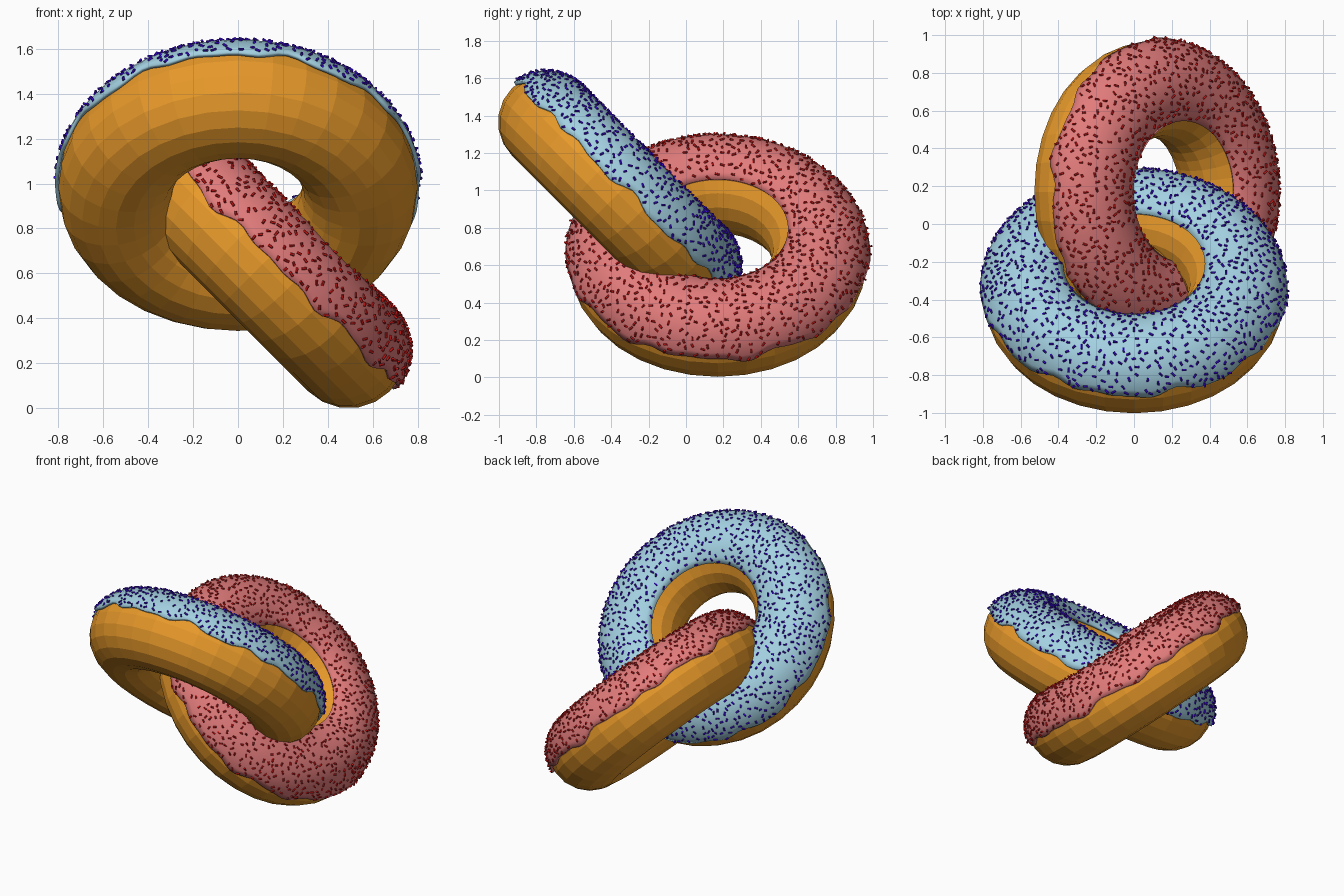
import bpy, bmesh, random
from math import sin, cos, pi, radians
from mathutils import Vector, Matrix

random.seed(7)

cube = bpy.data.objects.get("Cube")
if cube:
    bpy.data.objects.remove(cube, do_unlink=True)

RING, TUBE, COAT = 0.543, 0.257, 0.018   # ring radius, tube radius, icing thickness
INNER_EDGE = radians(128)                # where the icing stops inside the hole


def material(name, rgb):
    m = bpy.data.materials.new(name)
    m.use_nodes = True
    m.diffuse_color = (*rgb, 1)
    m.node_tree.nodes["Principled BSDF"].inputs["Base Color"].default_value = (*rgb, 1)
    return m


def add_object(name, bm, mat, place):
    mesh = bpy.data.meshes.new(name)
    bm.to_mesh(mesh)
    bm.free()
    mesh.materials.append(mat)
    ob = bpy.data.objects.new(name, mesh)
    ob.matrix_world = place
    bpy.context.collection.objects.link(ob)
    return ob


def normal(u, v):
    return Vector((cos(u) * cos(v), sin(u) * cos(v), sin(v)))


def point(u, v, r=TUBE):
    return Vector((RING * cos(u), RING * sin(u), 0)) + r * normal(u, v)


def drip(u, phase):
    """Tube angle of the wavy outer icing edge."""
    return 0.15 + 0.045 * sin(14 * u + phase) + 0.04 * sin(9 * u + 2 * phase) + 0.03 * sin(23 * u)


def grid(bm, rows, closed):
    """Skin rows of vertices around the ring; optionally close each row."""
    vs = [[bm.verts.new(p) for p in row] for row in rows]
    n, k = len(vs), len(vs[0])
    for i in range(n):
        a, b = vs[i], vs[(i + 1) % n]
        for j in range(k if closed else k - 1):
            m = (j + 1) % k
            bm.faces.new((a[j], b[j], b[m], a[m]))


def dough(name, mat, place):
    bm = bmesh.new()
    n, k = 32, 20
    grid(bm, [[point(2 * pi * i / n, 2 * pi * j / k) for j in range(k)] for i in range(n)], True)
    add_object(name, bm, mat, place)


def icing(name, mat, place, phase):
    bm = bmesh.new()
    n, k = 112, 14
    rows = []
    for i in range(n):
        u = 2 * pi * i / n
        start = drip(u, phase)
        rows.append([point(u, start + (INNER_EDGE - start) * j / k) for j in range(k + 1)])
    grid(bm, rows, False)
    ob = add_object(name, bm, mat, place)
    shell = ob.modifiers.new("Thickness", 'SOLIDIFY')
    shell.thickness, shell.offset = COAT, 1
    bpy.ops.object.select_all(action='DESELECT')
    ob.select_set(True)
    bpy.context.view_layer.objects.active = ob
    bpy.ops.object.shade_smooth_by_angle(angle=radians(40))


def sprinkles(name, mat, place, phase, count=1000, gap=0.03):
    bm = bmesh.new()
    spots = []
    while len(spots) < count:
        u, v = random.uniform(0, 2 * pi), random.uniform(0, INNER_EDGE - 0.03)
        # even spread over the curved surface, with no two too close
        if v < drip(u, phase) + 0.03 or random.random() > (RING + TUBE * cos(v)) / (RING + TUBE):
            continue
        spot = point(u, v, TUBE + COAT + 0.003)
        if any((spot - s).length_squared < gap * gap for s in spots):
            continue
        spots.append(spot)
        up = normal(u, v)
        side = Vector((-sin(u), cos(u), 0))
        a = random.uniform(0, 2 * pi)
        along = side * cos(a) + up.cross(side) * sin(a) + up * random.uniform(-0.6, 0.6)
        turn = along.to_track_quat('Z', 'Y').to_matrix().to_4x4()
        bmesh.ops.create_cone(bm, cap_ends=True, segments=6, radius1=0.006, radius2=0.006,
                              depth=random.uniform(0.018, 0.026),
                              matrix=Matrix.Translation(spot) @ turn)
    add_object(name, bm, mat, place)


crust = material("golden dough", (0.83, 0.33, 0.024))

# Two interlocked rings, tilted at right angles to each other
donuts = [
    ("blue", (0.37, 0.64, 0.76), (0.05, 0.004, 0.8), (0, -0.364, 0.982), 'X', -45, 0.4),
    ("pink", (0.76, 0.20, 0.20), (0.72, 0.012, 0.012), (0.11, 0.17, 0.641), 'Y', 45, 1.9),
]
for label, coat, bits, centre, axis, tilt, phase in donuts:
    place = Matrix.Translation(centre) @ Matrix.Rotation(radians(tilt), 4, axis)
    dough(label + "_donut_dough", crust, place)
    icing(label + "_icing", material(label + " icing", coat), place, phase)
    sprinkles(label + "_donut_sprinkles", material(label + " sprinkle", bits), place, phase)
